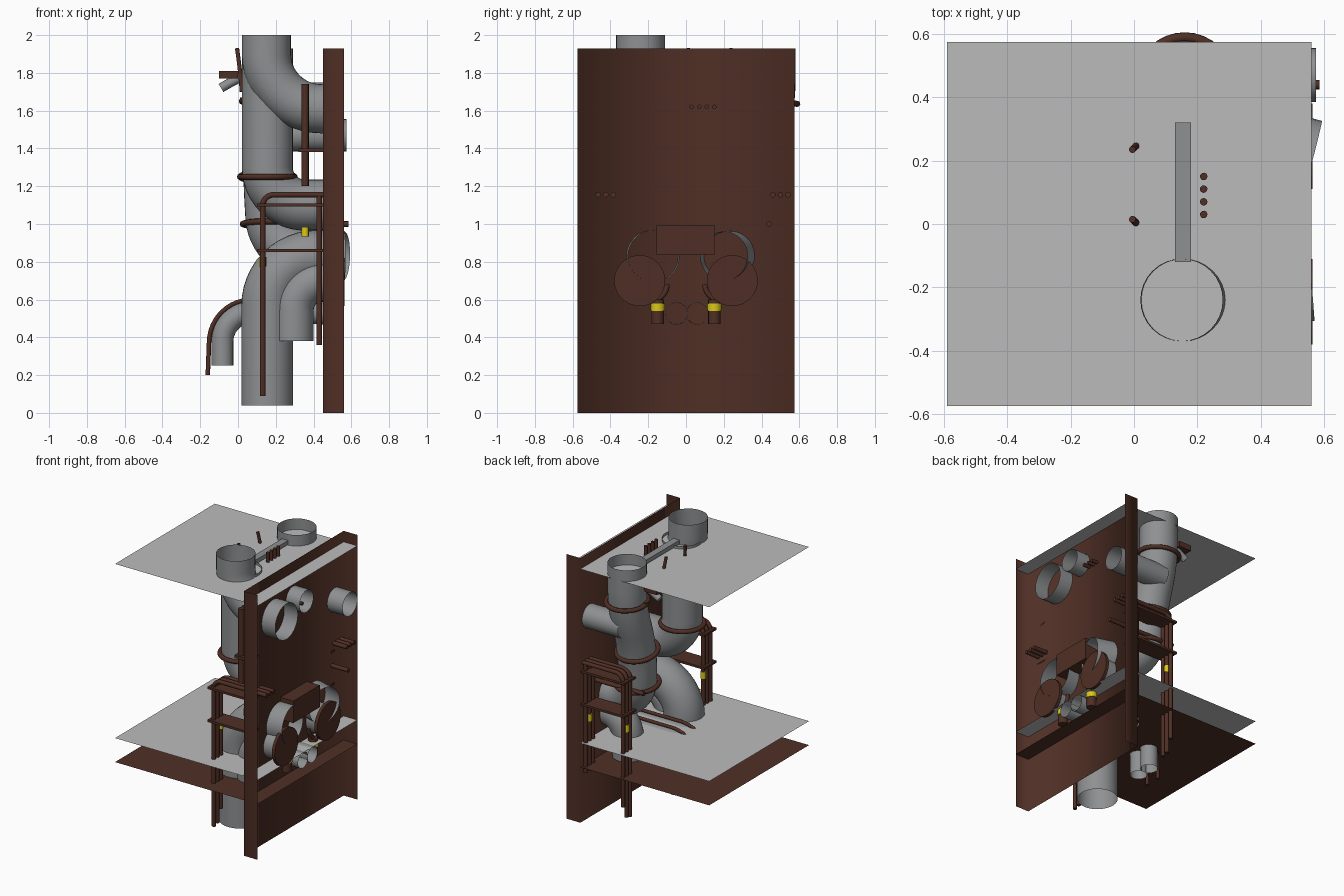
import bpy, bmesh, math
from mathutils import Vector

if "Cube" in bpy.data.objects:
    bpy.data.objects.remove(bpy.data.objects["Cube"])


def mat(name, c):
    m = bpy.data.materials.new(name)
    m.diffuse_color = (*c, 1)
    m.use_nodes = True
    m.node_tree.nodes["Principled BSDF"].inputs["Base Color"].default_value = m.diffuse_color
    return m


PLATE = mat("pale_grey", (0.5, 0.5, 0.5))
GREY = mat("pipe_grey", (0.27, 0.28, 0.285))
BROWN = mat("rust_brown", (0.078, 0.028, 0.018))
YELLOW = mat("valve_yellow", (0.7, 0.58, 0.01))


def add_mesh(name, verts, faces, m, smooth=False):
    me = bpy.data.meshes.new(name)
    me.from_pydata(verts, [], faces)
    me.materials.append(m)
    if smooth:
        me.shade_smooth()
    ob = bpy.data.objects.new(name, me)
    bpy.context.collection.objects.link(ob)
    return ob


def box(name, lo, hi, m):
    v = [(x, y, z) for x in (lo[0], hi[0]) for y in (lo[1], hi[1]) for z in (lo[2], hi[2])]
    f = [(0, 1, 3, 2), (4, 6, 7, 5), (0, 4, 5, 1), (2, 3, 7, 6), (0, 2, 6, 4), (1, 5, 7, 3)]
    return add_mesh(name, v, f, m)


def rounded(pts, bend, n=12):
    """Replace the corners of a path with circular-like bends."""
    p = [Vector(q) for q in pts]
    out = [p[0]]
    for a, b, c in zip(p, p[1:], p[2:]):
        u, v = (a - b), (c - b)
        d = min(bend, u.length * 0.499, v.length * 0.499) if len(p) > 3 else min(bend, u.length, v.length) * 0.999
        s, e = b + u.normalized() * d, b + v.normalized() * d
        w = math.sin(u.angle(v) / 2)
        for i in range(n + 1):
            t = i / n
            k0, k1, k2 = (1 - t) ** 2, 2 * t * (1 - t) * w, t * t
            out.append((s * k0 + b * k1 + e * k2) / (k0 + k1 + k2))
    return out + [p[-1]]


def pipe(name, pts, r, m=GREY, bend=0.05, sides=32, caps=False):
    """Sweep a circle along a path with rounded corners."""
    path = rounded(pts, bend)
    verts, faces, ref = [], [], None
    for i, q in enumerate(path):
        t = (path[min(i + 1, len(path) - 1)] - path[max(i - 1, 0)]).normalized()
        if ref is None:
            ref = t.orthogonal()
        ref = (ref - t * ref.dot(t)).normalized()
        side = t.cross(ref)
        for k in range(sides):
            a = math.tau * k / sides
            verts.append(q + (ref * math.cos(a) + side * math.sin(a)) * r)
    for i in range(len(path) - 1):
        for k in range(sides):
            j = (k + 1) % sides
            faces.append((i * sides + k, i * sides + j, (i + 1) * sides + j, (i + 1) * sides + k))
    ob = add_mesh(name, verts, faces, m, True)
    if caps:
        bm = bmesh.new()
        bm.from_mesh(ob.data)
        edges = [e for e in bm.edges if e.is_boundary]
        for f in bmesh.ops.holes_fill(bm, edges=edges)["faces"]:
            f.smooth = False
        for e in edges:
            e.smooth = False
        bm.to_mesh(ob.data)
        bm.free()
    return ob


def tube(name, pts, r=0.015, m=BROWN, bend=0.06):
    return pipe(name, pts, r, m, bend, 10, True)


def collar(name, c, r, tilt=0.0, minor=0.016):
    bpy.ops.mesh.primitive_torus_add(location=c, major_radius=r, minor_radius=minor,
                                     major_segments=32, minor_segments=8, rotation=(tilt, 0, 0))
    ob = bpy.context.object
    ob.name = name
    ob.data.materials.append(BROWN)
    ob.data.shade_smooth()


# Wall: sheet with two flanges folded outward
W = 0.575
prof = [(0.56, -W), (0.45, -W), (0.45, W), (0.56, W)]
add_mesh("wall_panel", [(x, y, z) for z in (0, 1.93) for x, y in prof],
         [(i, i + 4, i + 5, i + 1) for i in range(3)], BROWN, True)

# Horizontal floor and ceiling sheets
for name, z, m in (("ceiling_sheet", 1.85, PLATE), ("floor_sheet", 0.58, PLATE), ("under_sheet", 0.405, BROWN)):
    add_mesh(name, [(-0.59, -W, z), (0.56, -W, z), (0.56, W, z), (-0.59, W, z)], [(0, 1, 2, 3)], m)
box("ceiling_strip", (0.13, -0.12, 1.855), (0.18, 0.32, 1.885), GREY)

# Large pipes
pipe("upper_elbow_pipe", [(0.15, -0.24, 2), (0.15, -0.24, 1.61), (0.56, -0.24, 1.61)], 0.13, bend=0.29)
pipe("middle_elbow_pipe", [(0.155, -0.18, 1.87), (0.155, -0.18, 1.10), (0.45, -0.18, 1.10)], 0.135, bend=0.2)
pipe("lower_elbow_pipe", [(0.155, -0.2, 0.04), (0.155, -0.2, 0.83), (0.56, -0.17, 0.83)], 0.137, bend=0.26)
pipe("offset_pipe", [(0.16, 0.45, 1.93), (0.16, 0.45, 1.6), (0.155, 0.34, 1.28),
                     (0.18, 0.3, 0.84), (0.56, 0.2, 0.83)], 0.13, bend=0.2)
pipe("branch_pipe", [(0.16, 0.47, 1.47), (0.4, 0.47, 1.47), (0.575, 0.47, 1.47)], 0.085)
pipe("vent_pipe", [(0.2, -0.01, 1.67), (0.4, -0.01, 1.67), (0.56, -0.01, 1.67)], 0.08)
collar("middle_pipe_collar", (0.155, -0.18, 1.25), 0.145)
collar("offset_collar_top", (0.16, 0.45, 1.65), 0.14, -0.1)
collar("offset_collar_middle", (0.155, 0.34, 1.25), 0.14, -0.2)
collar("offset_collar_low", (0.17, 0.315, 1.0), 0.145, -0.1)

# Paired capped elbows and fittings through the wall
for s, side in ((-1, "front"), (1, "back")):
    y = s * 0.245
    pipe(side + "_small_elbow", [(0.295, y, 0.38), (0.295, y, 0.7), (0.56, y, 0.7)], 0.105, bend=0.16)
    pipe(side + "_round_cap", [(0.54, y, 0.7), (0.55, y, 0.7), (0.563, y, 0.7)], 0.135, BROWN, caps=True)
    tube(side + "_drain_fitting", [(0.5, s * 0.15, 0.47), (0.5, s * 0.15, 0.53), (0.5, s * 0.15, 0.6)], 0.034)
    tube(side + "_drain_valve", [(0.5, s * 0.15, 0.54), (0.5, s * 0.15, 0.56), (0.5, s * 0.15, 0.58)], 0.038, YELLOW)
    tube(side + "_drain_link", [(0.5, s * 0.15, 0.6), (0.5, s * 0.1, 0.64), (0.5, s * 0.1, 0.68)], 0.014)
box("wall_box", (0.44, -0.155, 0.835), (0.555, 0.15, 0.995), BROWN)
tube("cross_rod", [(0.03, 0.44, 1), (0.3, 0.44, 1), (0.585, 0.44, 1)])

# Small drain pipes bending down under the floor, with thin rods over them
for i, y in enumerate((-0.05, 0.06)):
    pipe(f"drain_pipe_{i}", [(-0.083, y, 0.25), (-0.083, y, 0.535), (0.56, y, 0.525)], 0.058, bend=0.16, sides=24)
    tube(f"drain_rod_{i}", [(-0.16, y, 0.2), (-0.145, y, 0.6), (0.45, y, 0.6)], 0.012, bend=0.22)

# Conduit bundles on both sides
for side, ys in (("front", (-0.465, -0.425, -0.385)), ("back", (0.46, 0.5, 0.54))):
    for i, (y, low) in enumerate(zip(ys, (0.09, 0.1, 0.19))):
        tube(f"{side}_outer_conduit_{i}", [(0.13, y, low), (0.13, y, 1.155), (0.56, y, 1.155)])
        tube(f"{side}_wall_conduit_{i}", [(0.43, y, 0.36), (0.43, y, 0.8), (0.43, y, 1.15)])
    for z in (0.86, 1.1):
        box(f"{side}_conduit_bracket", (0.1, ys[0] - 0.03, z - 0.008), (0.45, ys[2] + 0.03, z + 0.008), BROWN)
for i, y in enumerate((-0.47, -0.43)):
    tube(f"upper_conduit_{i}", [(0.355, y, 1.2), (0.355, y, 1.5), (0.355, y, 1.74)], 0.02)
box("upper_conduit_bracket", (0.32, -0.5, 1.38), (0.45, -0.4, 1.4), BROWN)
for i, p in enumerate(((0.355, -0.41, 0.96), (0.13, 0.5, 0.75), (0.43, 0.5, 0.75), (0.13, -0.385, 0.8))):
    x, y, z = p
    tube(f"yellow_valve_{i}", [(x, y, z - 0.025), p, (x, y, z + 0.025)], 0.02, YELLOW)

# Conduits and hanger rods through the ceiling
for i in range(4):
    y = 0.03 + i * 0.04
    tube(f"ceiling_conduit_{i}", [(0.22, y, 1.92), (0.22, y, 1.62), (0.5, y, 1.62)], 0.012)
for i, (y, d) in enumerate(((0.0, 0.03), (0.25, -0.03))):
    tube(f"hanger_rod_{i}", [(0.02, y - d / 2, 1.7), (0.01, y, 1.82), (-0.005, y + d / 2, 1.93)], 0.011)
box("clamp_plate", (-0.1, 0.38, 1.77), (0.0, 0.48, 1.81), BROWN)
tube("clamp_nozzle", [(-0.09, 0.43, 1.72), (-0.04, 0.43, 1.75), (0.02, 0.43, 1.78)], 0.025, GREY)
box("clamp_arm", (0.01, 0.41, 1.65), (0.1, 0.45, 1.67), BROWN)
